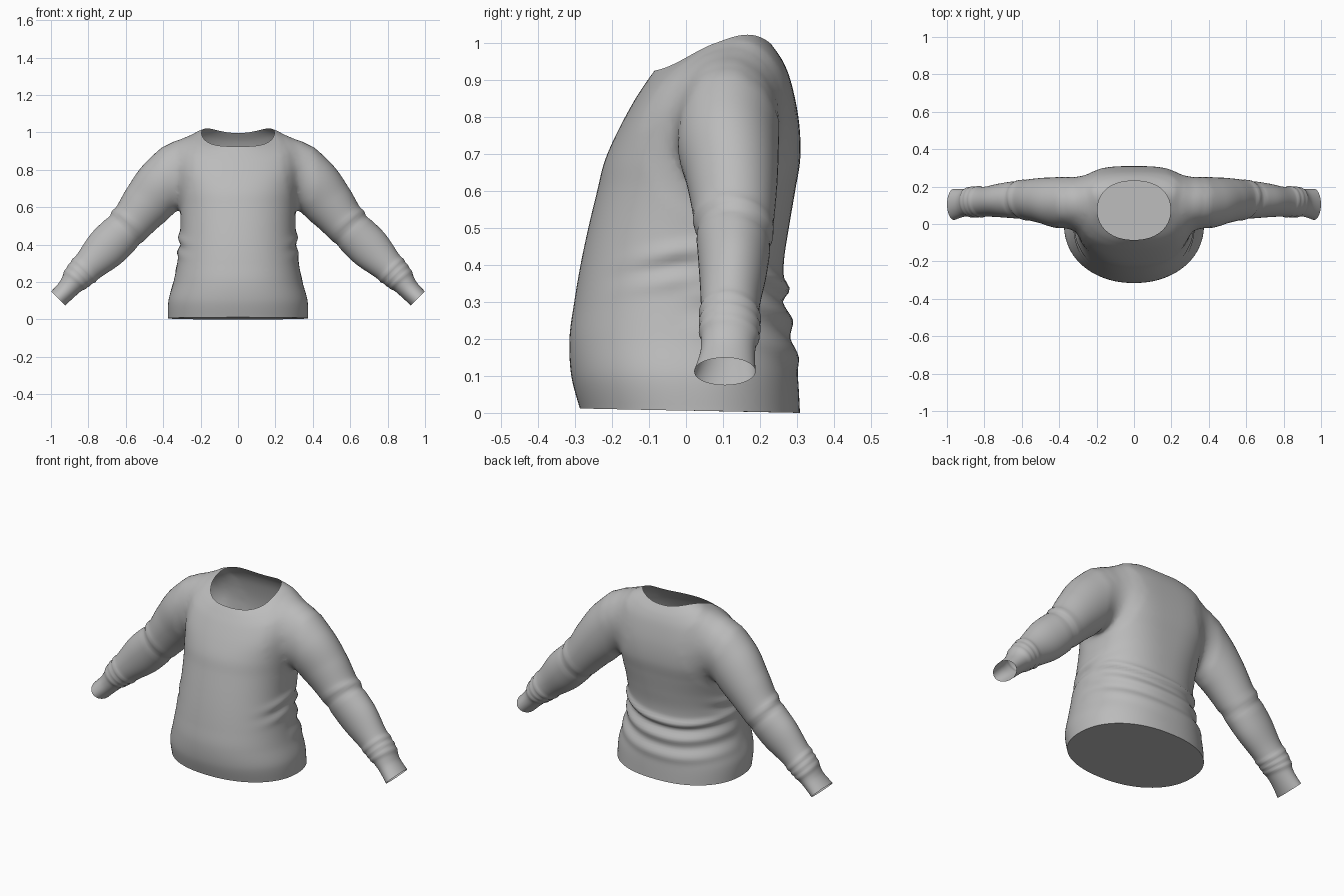
import bpy, bmesh, math
from mathutils import Vector

if "Cube" in bpy.data.objects:
    bpy.data.objects.remove(bpy.data.objects["Cube"], do_unlink=True)

GREY = (0.5, 0.5, 0.5, 1)
wool = bpy.data.materials.new("grey_wool")
wool.use_nodes = True
wool.diffuse_color = GREY
wool.node_tree.nodes["Principled BSDF"].inputs["Base Color"].default_value = GREY

SEGS = 96
TORSO, SLEEVE, OPENING = 0, 1, 2


def spline(keys, steps):
    """Smoothly interpolate rows of section values."""
    rows = []
    for i in range(len(keys) - 1):
        a, b, c, d = (keys[min(max(i + k, 0), len(keys) - 1)] for k in (-1, 0, 1, 2))
        for s in range(steps):
            t = s / steps
            rows.append([q + t / 2 * (r - p + t * (2*p - 5*q + 4*r - w + t * (3*(q - r) + w - p)))
                         for p, q, r, w in zip(a, b, c, d)])
    return rows + [list(keys[-1])]


def loft(name, rings, side, start, end):
    """Skin closed rings, closing each end with a fan."""
    bm = bmesh.new()
    loops = [[bm.verts.new(p) for p in ring] for ring in rings]
    n = len(loops[0])
    for lo, hi in zip(loops, loops[1:]):
        for j in range(n):
            k = (j + 1) % n
            bm.faces.new((lo[j], lo[k], hi[k], hi[j])).material_index = side
    for loop, index in ((loops[0], start), (loops[-1], end)):
        mid = bm.verts.new(sum((v.co for v in loop), Vector()) / n)
        for j in range(n):
            bm.faces.new((loop[j], loop[(j + 1) % n], mid)).material_index = index
    bmesh.ops.recalc_face_normals(bm, faces=bm.faces)
    mesh = bpy.data.meshes.new(name)
    bm.to_mesh(mesh)
    bm.free()
    for _ in range(3):
        mesh.materials.append(wool)
    obj = bpy.data.objects.new(name, mesh)
    bpy.context.collection.objects.link(obj)
    return obj


def power(v, p):
    return math.copysign(abs(v) ** p, v)


def bump(v, centre, width):
    return math.exp(-((v - centre) / width) ** 2)


# Torso sections: front z, side z, back z, shoulder lean, front y, back y, half width, back roundness
torso_keys = [
    (.012, .006, 0, 0, -.287, .308, .374, .9),
    (.10, .10, .10, 0, -.31, .302, .372, .9),
    (.20, .20, .20, 0, -.315, .288, .345, .9),
    (.30, .30, .30, 0, -.302, .268, .325, .9),
    (.40, .40, .40, 0, -.285, .264, .312, .85),
    (.50, .50, .50, 0, -.264, .278, .308, .8),
    (.60, .60, .60, 0, -.24, .295, .312, .72),
    (.68, .70, .69, 0, -.22, .309, .322, .66),
    (.76, .83, .79, .015, -.185, .305, .33, .64),
    (.84, .925, .89, .03, -.142, .285, .312, .68),
    (.89, .975, .95, .04, -.11, .262, .258, .78),
    (.925, .997, .997, .042, -.085, .23, .195, .88),
]


def torso_ring(row):
    zf, zs, zb, lean, yf, yb, w, p = row
    ring = []
    for j in range(SEGS):
        a = 2 * math.pi * j / SEGS
        c, s = math.cos(a), math.sin(a)
        q = p if c < 0 else .92
        x, y = w * power(s, q), (yf + yb) / 2 - (yb - yf) / 2 * power(c, q)
        mid = (zf + zb) / 2
        z = mid - (zb - zf) / 2 * c + (zs - mid - lean * c) * s * s
        # gathered folds swoop across the back and pucker the flanks
        back = max(0, -c) ** .5
        sag = z - .05 * s * s - .025 * s
        fold = back * (.016 * bump(sag, .335, .02) + .012 * bump(sag, .25, .022)
                       + .009 * bump(sag, .15, .028) - .007 * bump(sag, .30, .016)
                       - .006 * bump(sag, .20, .02))
        tilt = z + .05 * c
        fold += s ** 10 * (.011 * bump(tilt, .44, .024) + .007 * bump(tilt, .36, .022)
                           - .005 * bump(tilt, .40, .016))
        ring.append(Vector((x + s * fold, y - c * fold, z)))
    return ring


torso = loft("sweater", [torso_ring(r) for r in spline(torso_keys, 8)], TORSO, TORSO, OPENING)

# Sleeve sections: x, z, centre y, half height, half depth
sleeve_keys = [
    (.13, .865, .12, .10, .09),
    (.245, .828, .115, .162, .14),
    (.385, .725, .113, .158, .138),
    (.485, .62, .125, .137, .122),
    (.58, .505, .13, .114, .106),
    (.70, .385, .127, .113, .092),
    (.79, .295, .12, .09, .08),
    (.86, .225, .118, .073, .078),
    (.91, .165, .113, .057, .074),
    (.962, .112, .105, .053, .083),
]


def sleeve_rings(side):
    rows = spline(sleeve_keys, 9)
    rings = []
    for i, (x, z, y, h, d) in enumerate(rows):
        p, n = rows[max(i - 1, 0)], rows[min(i + 1, len(rows) - 1)]
        along = Vector((n[0] - p[0], 0, n[1] - p[1])).normalized()
        up = Vector((-along.z, 0, along.x))
        ring = []
        for j in range(SEGS // 2):
            a = 4 * math.pi * j / SEGS
            c, s = math.cos(a), math.sin(a)
            # elbow crease and pushed-up cuff folds
            grow = .007 * bump(x, .585 + .015 * s, .013) * (.5 + .5 * c)
            grow -= .005 * bump(x, .61 + .015 * s, .011)
            grow += sum(.006 * bump(x, f + .008 * s, .009) for f in (.825, .85, .872))
            point = Vector((x, y, z)) + up * c * (h + grow) + Vector((0, s * (d + grow), 0))
            point.x *= side
            ring.append(point)
        rings.append(ring)
    return rings


# Sew both sleeves into the torso
bpy.context.view_layer.objects.active = torso
for name, side in (("left_sleeve", 1), ("right_sleeve", -1)):
    sleeve = loft(name, sleeve_rings(side), SLEEVE, SLEEVE, OPENING)
    mod = torso.modifiers.new(name, 'BOOLEAN')
    mod.operation, mod.solver, mod.object = 'UNION', 'EXACT', sleeve
    bpy.ops.object.modifier_apply(modifier=mod.name)
    bpy.data.objects.remove(sleeve, do_unlink=True)

# Open the neck and cuffs, then soften the shoulder seams
bm = bmesh.new()
bm.from_mesh(torso.data)
bmesh.ops.delete(bm, geom=[f for f in bm.faces if f.material_index == OPENING], context='FACES')
bmesh.ops.remove_doubles(bm, verts=bm.verts, dist=.0015)
seam = {v for e in bm.edges if len({f.material_index for f in e.link_faces}) > 1 for v in e.verts}
for width, repeats in ((6, 16), (3, 10)):
    zone = set(seam)
    for _ in range(width):
        zone |= {e.other_vert(v) for v in zone for e in v.link_edges}
    zone = [v for v in zone if not v.is_boundary]
    for _ in range(repeats):
        bmesh.ops.smooth_vert(bm, verts=zone, factor=.5,
                              use_axis_x=True, use_axis_y=True, use_axis_z=True)
for f in bm.faces:
    f.material_index = 0
bm.to_mesh(torso.data)
bm.free()
torso.data.materials.clear()
torso.data.materials.append(wool)

bpy.ops.object.select_all(action='DESELECT')
torso.select_set(True)
bpy.ops.object.shade_smooth_by_angle(angle=math.radians(50))
